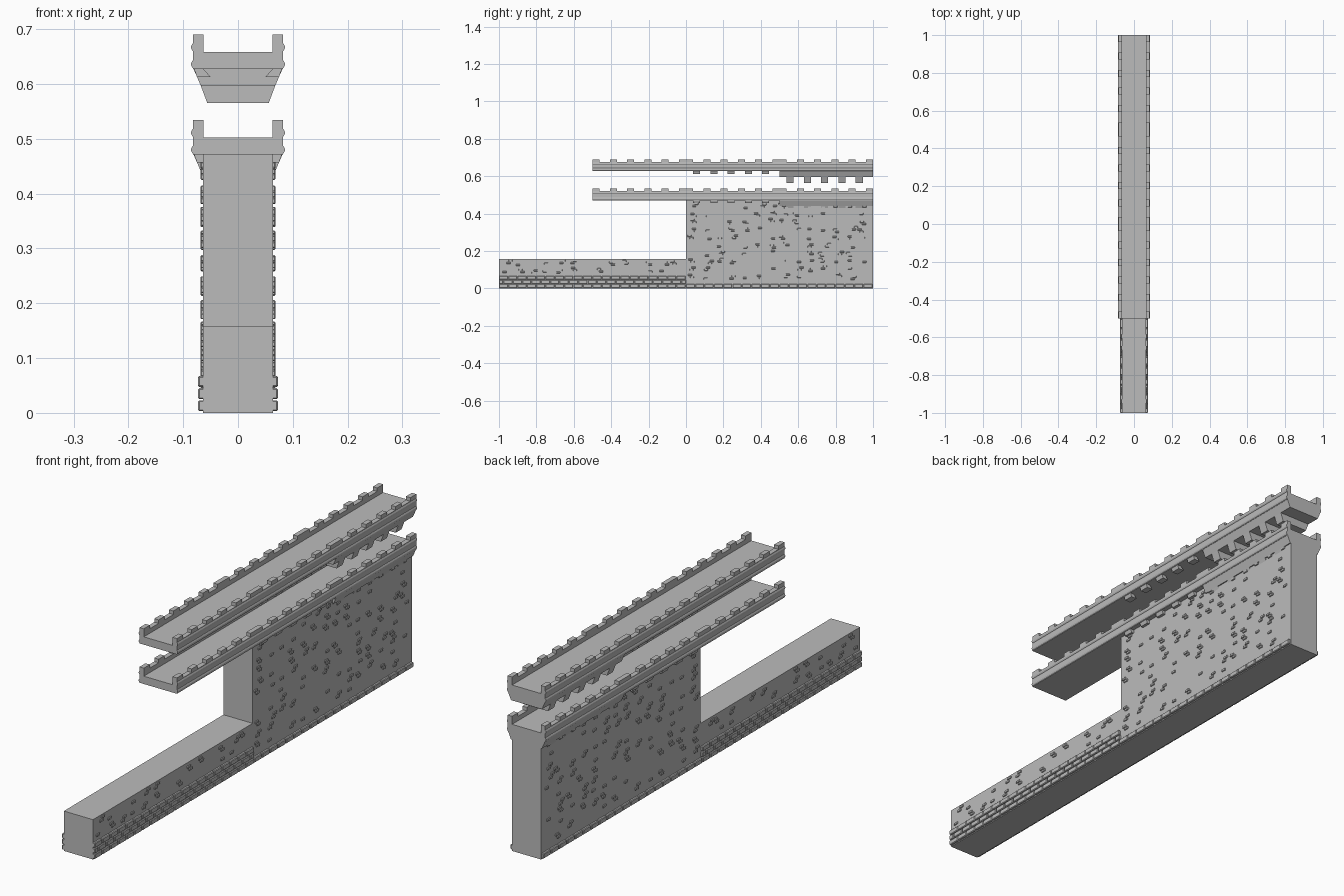
import bpy, bmesh, random

random.seed(7)
if "Cube" in bpy.data.objects:
    bpy.data.objects.remove(bpy.data.objects["Cube"], do_unlink=True)

stone = bpy.data.materials.new("grey_stone")
stone.use_nodes = True
stone.diffuse_color = (0.5, 0.5, 0.5, 1)
stone.node_tree.nodes["Principled BSDF"].inputs["Base Color"].default_value = (0.5, 0.5, 0.5, 1)

HALF = 0.064      # half thickness of the walls
SECTION = 0.5     # length of one walkway section
STEP = 0.0925     # spacing of merlons and corbels
BLOCK = 0.0375    # length of a merlon or corbel


def prism(bm, profile, y0, y1):
    """Extrude an (x, z) profile along y."""
    face = bm.faces.new([bm.verts.new((x, y0, z)) for x, z in profile])
    out = bmesh.ops.extrude_face_region(bm, geom=[face])
    verts = [v for v in out["geom"] if isinstance(v, bmesh.types.BMVert)]
    bmesh.ops.translate(bm, vec=(0, y1 - y0, 0), verts=verts)


def box(bm, x0, x1, y0, y1, z0, z1):
    prism(bm, [(x0, z0), (x1, z0), (x1, z1), (x0, z1)], y0, y1)


def symmetric(points):
    """Complete a right-hand half profile across x = 0."""
    return points + [(-x, z) for x, z in reversed(points)]


def finish(name, bm, mirror=False, bevel=0):
    bmesh.ops.recalc_face_normals(bm, faces=bm.faces)
    mesh = bpy.data.meshes.new(name)
    bm.to_mesh(mesh)
    bm.free()
    mesh.materials.append(stone)
    obj = bpy.data.objects.new(name, mesh)
    bpy.context.collection.objects.link(obj)
    if mirror:
        obj.modifiers.new("mirror", 'MIRROR').use_mirror_merge = False
    if bevel:
        mod = obj.modifiers.new("bevel", 'BEVEL')
        mod.width = bevel
        mod.segments = 1
    return obj


# Tall wall and low wall
for name, y0, y1, top in (("tall_wall", 0, 1, 0.472), ("low_wall", -1, 0, 0.158)):
    bm = bmesh.new()
    box(bm, -HALF, HALF, y0, y1, 0, top)
    finish(name, bm)


# Brick courses along the foot of each wall
def courses(name, y0, y1, rows):
    bm = bmesh.new()
    for row in range(rows):
        z = 0.003 + row * 0.022
        y = y0 - (0.025 if row % 2 else 0)
        while y < y1 - 0.005:
            a, b = max(y, y0), min(y + 0.047, y1)
            box(bm, HALF - 0.005, 0.073, a, b, z, z + 0.020)
            y += 0.05
    finish(name, bm, mirror=True, bevel=0.0025)


courses("low_wall_foot_bricks", -1, 0, 3)
courses("tall_wall_foot_bricks", 0, 1, 1)


# Small groups of raised bricks scattered over the wall faces
def scatter(name, y0, y1, z0, z1, columns, rows, chance):
    bm = bmesh.new()
    dy, dz = (y1 - y0) / columns, (z1 - z0) / rows
    for i in range(columns):
        for j in range(rows):
            if random.random() > chance:
                continue
            y = y0 + (i + random.uniform(0.1, 0.55)) * dy
            z = z0 + (j + random.uniform(0.1, 0.5)) * dz
            box(bm, HALF - 0.005, 0.068, y, y + 0.021, z, z + 0.010)
            if random.random() < 0.6:
                shift = random.choice((-0.011, 0.011))
                box(bm, HALF - 0.005, 0.068, y + shift, y + shift + 0.021, z + 0.012, z + 0.022)
    finish(name, bm, mirror=True, bevel=0.0015)


scatter("tall_wall_raised_bricks", 0.01, 0.99, 0.04, 0.46, 14, 10, 0.6)
scatter("low_wall_raised_bricks", -0.99, -0.01, 0.075, 0.15, 14, 2, 0.6)


# Walkways: deck, crenellated parapets, mouldings and corbels
def walkway(label, z):
    bm = bmesh.new()
    prism(bm, symmetric([(0.08, z), (0.08, z + 0.031)]), -SECTION, 1)
    finish(label + "_deck", bm)

    bm = bmesh.new()
    box(bm, HALF - 0.001, 0.082, -SECTION, 1, z, z + 0.049)
    for section in range(3):
        start = (section - 1) * SECTION
        for i in range(6):
            y = start + i * STEP
            box(bm, HALF - 0.001, 0.082, y, y + BLOCK, z + 0.049, z + 0.063)
    finish(label + "_parapet", bm, mirror=True)

    bm = bmesh.new()
    for centre in (z + 0.009, z + 0.040):
        prism(bm, [(0.08, centre - 0.008), (0.0835, centre - 0.006), (0.0855, centre - 0.002),
                   (0.0855, centre + 0.002), (0.0835, centre + 0.006), (0.08, centre + 0.008)],
              -SECTION, 1)
    finish(label + "_mouldings", bm, mirror=True)

    bm = bmesh.new()
    for i in range(5):
        y = BLOCK + i * STEP
        prism(bm, [(0.08, z), (0.075, z - 0.014), (0.05, z - 0.014), (0.063, z)], y, y + BLOCK)
    finish(label + "_small_corbels", bm, mirror=True)

    bm = bmesh.new()
    prism(bm, symmetric([(0.068, z - 0.030), (0.081, z)]), SECTION, 1)
    finish(label + "_flared_base", bm)

    bm = bmesh.new()
    for i in range(5):
        y = SECTION + BLOCK + i * STEP
        prism(bm, symmetric([(0.056, z - 0.062), (0.068, z - 0.030)]), y, y + BLOCK)
    finish(label + "_large_corbels", bm)


walkway("lower_walkway", 0.471)
walkway("upper_walkway", 0.627)
